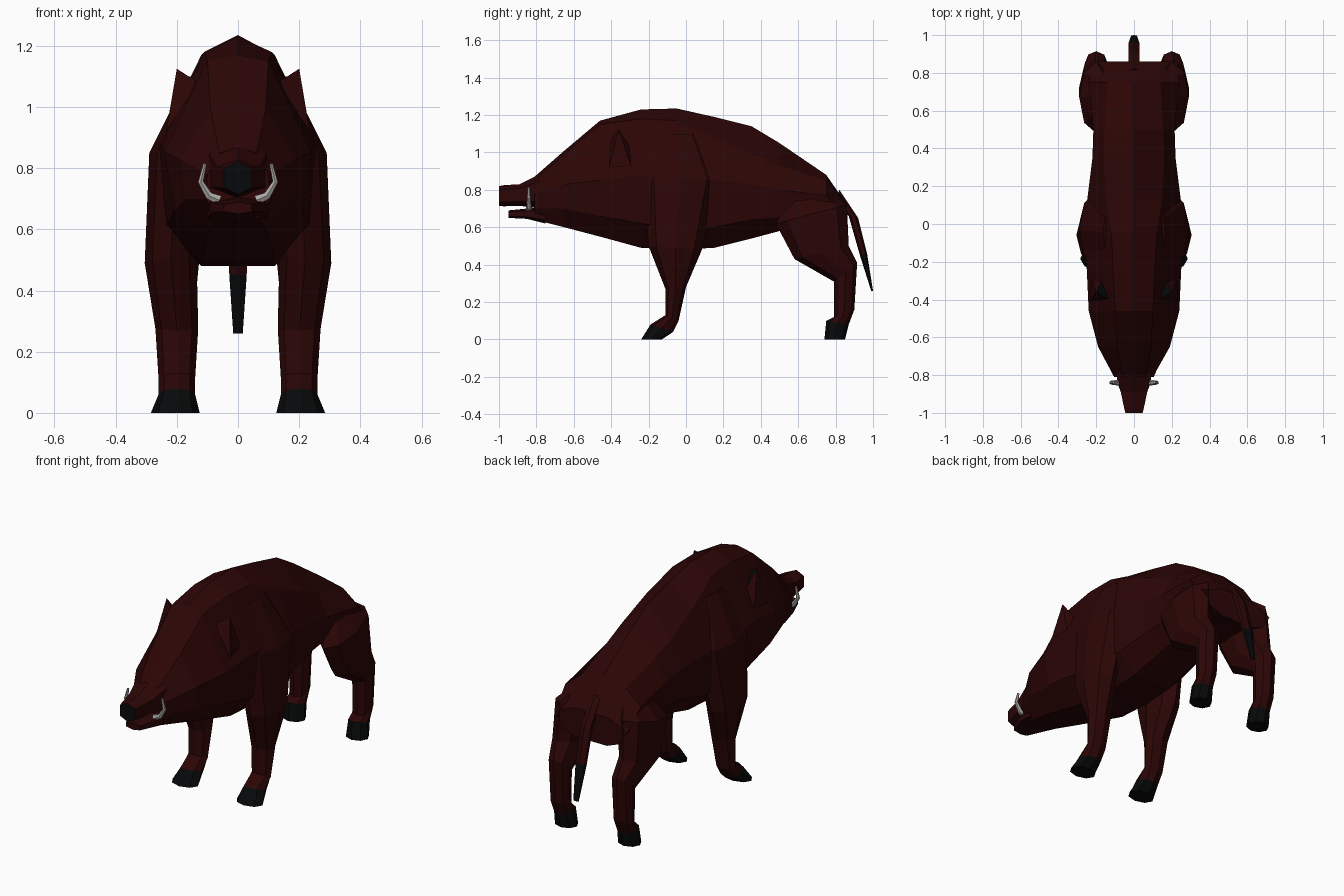
import bpy
import bmesh
from math import sin, cos, pi
from mathutils import Vector

default_cube = bpy.data.objects.get("Cube")
if default_cube:
    bpy.data.objects.remove(default_cube, do_unlink=True)


def make_material(name, colour):
    material = bpy.data.materials.new(name)
    material.use_nodes = True
    material.diffuse_color = colour
    shader = next(n for n in material.node_tree.nodes if n.type == "BSDF_PRINCIPLED")
    shader.inputs["Base Color"].default_value = colour
    return material


hide = make_material("dark red hide", (0.025, 0.0016, 0.0016, 1))
black = make_material("black horn", (0.0022, 0.0026, 0.0028, 1))
ivory = make_material("grey ivory", (0.4, 0.39, 0.37, 1))


def finish(name, bm, materials):
    bmesh.ops.recalc_face_normals(bm, faces=bm.faces)
    mesh = bpy.data.meshes.new(name)
    bm.to_mesh(mesh)
    bm.free()
    for material in materials:
        mesh.materials.append(material)
    obj = bpy.data.objects.new(name, mesh)
    bpy.context.collection.objects.link(obj)
    return obj


def loft(name, rings, materials, second_from=None):
    """Skin a row of rings; spans from second_from onward use the second material."""
    bm = bmesh.new()
    rows = [[bm.verts.new(p) for p in ring] for ring in rings]
    count = len(rows[0])
    last = len(rows) - 1
    for span in range(last):
        a, b = rows[span], rows[span + 1]
        for i in range(count):
            j = (i + 1) % count
            face = bm.faces.new((a[i], a[j], b[j], b[i]))
            face.material_index = int(second_from is not None and span >= second_from)
    bm.faces.new(rows[0])
    end = bm.faces.new(rows[-1])
    end.material_index = int(second_from is not None and second_from <= last)
    return finish(name, bm, materials)


def mirrored_ring(y, top, half, bottom=None):
    """Close a half profile of (x, z) points across the middle plane."""
    left = [(x, y, z) for x, z in half]
    right = [(-x, y, z) for x, z in reversed(half)]
    low = [] if bottom is None else [(0, y, bottom)]
    return [(0, y, top)] + left + low + right


def limb_ring(front, back, x, radius, sides=8):
    """Ring spanning a front and a back (y, z) point, with corners on both."""
    front, back = Vector((x, *front)), Vector((x, *back))
    middle, half = (front + back) / 2, (back - front) / 2
    ring = []
    for i in range(sides):
        angle = i * 2 * pi / sides
        ring.append(middle + half * cos(angle) + Vector((radius * sin(angle), 0, 0)))
    return ring


# Body and head: y, ridge height, then upper, side, low and belly points
body_rows = [
    (-.81, .87, (.06, .85), (.10, .78), (.105, .70), (.07, .64)),
    (-.65, 1.01, (.09, .99), (.19, .83), (.17, .70), (.09, .60)),
    (-.46, 1.17, (.10, 1.15), (.24, .85), (.21, .66), (.11, .55)),
    (-.24, 1.23, (.11, 1.18), (.25, .88), (.23, .62), (.12, .49)),
    (-.05, 1.235, (.12, 1.17), (.27, .86), (.24, .60), (.12, .48)),
    (.15, 1.19, (.15, 1.08), (.245, .85), (.22, .60), (.12, .49)),
    (.35, 1.14, (.16, .99), (.22, .83), (.20, .64), (.11, .54)),
    (.50, 1.05, (.155, .93), (.215, .80), (.19, .65), (.10, .58)),
    (.75, .88, (.14, .85), (.24, .77), (.20, .62), (.10, .58)),
    (.86, .72, (.12, .71), (.23, .66), (.18, .58), (.10, .55)),
]
loft("body", [mirrored_ring(y, top, pts) for y, top, *pts in body_rows], [hide])


# Snout with a black nose disc, and the open lower jaw
def muzzle(name, rows, materials, second_from=None):
    rings = []
    for y, width, top, bottom in rows:
        bevel = (top - bottom) / 5
        half = [(width, top - bevel), (width, bottom + bevel)]
        rings.append(mirrored_ring(y, top, half, bottom))
    loft(name, rings, materials, second_from)


muzzle("snout", [(-.78, .095, .885, .70), (-.89, .07, .83, .715),
                 (-.975, .052, .825, .712), (-1, .046, .82, .715)],
       [hide, black], second_from=3)
muzzle("lower_jaw", [(-.75, .10, .71, .62), (-.85, .085, .70, .645), (-.95, .045, .69, .65)],
       [hide])

# Tail with a black tuft
tail_rows = [
    ((.80, .74), (.82, .80), .03),
    ((.87, .66), (.92, .65), .035),
    ((.93, .45), (.968, .46), .033),
    ((.99, .26), (1, .26), .018),
]
loft("tail", [limb_ring(f, b, 0, r, 6) for f, b, r in tail_rows], [hide, black], 2)

# Leg rings: front point, back point, x, half width
front_leg = [
    ((-.15, 1.10), (.06, 1.10), .125, .04),
    ((-.23, .85), (.17, .85), .20, .09),
    ((-.20, .50), (.085, .48), .22, .085),
    ((-.11, .27), (0, .28), .20, .07),
    ((-.11, .13), (-.04, .10), .20, .06),
    ((-.19, .08), (-.07, .04), .20, .06),
    ((-.24, 0), (-.13, 0), .205, .08),
]
hind_leg = [
    ((.58, .80), (.78, .78), .15, .05),
    ((.48, .62), (.86, .72), .20, .09),
    ((.58, .43), (.87, .50), .21, .08),
    ((.79, .31), (.915, .41), .20, .06),
    ((.79, .12), (.90, .16), .20, .055),
    ((.75, .10), (.87, .08), .20, .055),
    ((.74, 0), (.85, 0), .20, .065),
]
ear_points = [(.20, -.36, 1.125), (.235, -.41, .92), (.225, -.295, .93),
              (.17, -.30, 1.03), (.13, -.40, 1.08)]
tusk_path = [(.06, .695), (.095, .71), (.122, .755), (.108, .815)]

for side, label in ((1, "left"), (-1, "right")):
    # Legs ending in black hooves
    for part, rows in (("front_leg", front_leg), ("hind_leg", hind_leg)):
        rings = [limb_ring(f, b, side * x, r) for f, b, x, r in rows]
        loft(f"{label}_{part}", rings, [hide, black], 5)

    # Pointed ear with a black inner face
    bm = bmesh.new()
    tip, *base = [bm.verts.new((side * x, y, z)) for x, y, z in ear_points]
    bm.faces.new(base)
    for i, corner in enumerate(base):
        face = bm.faces.new((tip, corner, base[(i + 1) % len(base)]))
        face.material_index = int(i == 2)
    finish(f"{label}_ear", bm, [hide, black])

    # Curved tusk
    curve = bpy.data.curves.new(f"{label}_tusk", "CURVE")
    curve.dimensions = "3D"
    curve.bevel_depth = 0.018
    curve.bevel_resolution = 1
    curve.use_fill_caps = True
    spline = curve.splines.new("POLY")
    spline.points.add(len(tusk_path) - 1)
    for i, (x, z) in enumerate(tusk_path):
        spline.points[i].co = (side * x, -.84, z, 1)
        spline.points[i].radius = 1 - 0.22 * i
    spline.use_smooth = False
    curve.materials.append(ivory)
    bpy.context.collection.objects.link(bpy.data.objects.new(f"{label}_tusk", curve))
